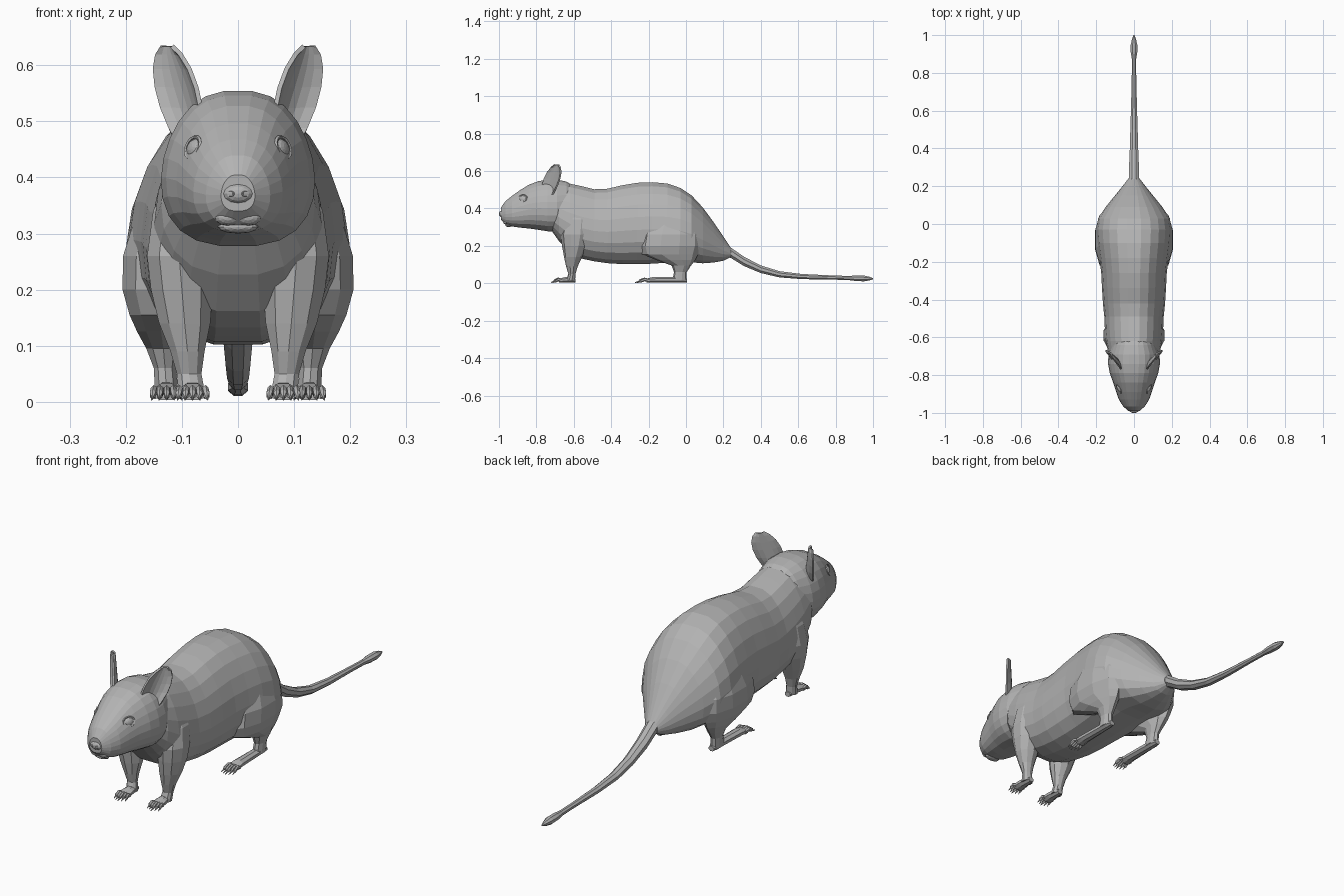
import bpy, bmesh, math
from mathutils import Vector

old = bpy.data.objects.get("Cube")
if old:
    bpy.data.objects.remove(old, do_unlink=True)

grey = bpy.data.materials.new("fur_grey")
grey.use_nodes = True
grey.diffuse_color = (0.45, 0.45, 0.45, 1)
grey.node_tree.nodes["Principled BSDF"].inputs["Base Color"].default_value = grey.diffuse_color


def finish(name, bm):
    bmesh.ops.recalc_face_normals(bm, faces=bm.faces)
    mesh = bpy.data.meshes.new(name)
    bm.to_mesh(mesh)
    bm.free()
    mesh.materials.append(grey)
    obj = bpy.data.objects.new(name, mesh)
    bpy.context.collection.objects.link(obj)
    return obj


def loft(bm, rings, axis, sides, power=1.0, pear=0.0):
    """Skin rings (x, y, z, half width, half depth) lying across the axis."""
    loops = []
    for x, y, z, a, b in rings:
        loop = []
        for i in range(sides):
            t = math.tau * (i + 0.5) / sides
            c, s = math.cos(t), math.sin(t)
            u = a * math.copysign(abs(c) ** power, c) * (1 - pear * s)
            v = b * s
            loop.append(bm.verts.new((x + u, y, z + v) if axis == "y" else (x + u, y + v, z)))
        loops.append(loop)
    for p, q in zip(loops, loops[1:]):
        for i in range(sides):
            j = (i + 1) % sides
            bm.faces.new((p[i], p[j], q[j], q[i]))
    bm.faces.new(loops[0])
    bm.faces.new(loops[-1])


def body_loft(name, profile, sides, power, pear):
    bm = bmesh.new()
    rings = [(0, y, (lo + hi) / 2, w, (hi - lo) / 2) for y, lo, hi, w in profile]
    loft(bm, rings, "y", sides, power, pear)
    return finish(name, bm)


def place(name, size, normal):
    """Name, scale and turn the newest primitive so its local z follows the normal."""
    obj = bpy.context.object
    obj.name, obj.scale = name, size
    obj.rotation_euler = Vector(normal).to_track_quat("Z", "Y").to_euler()
    obj.data.materials.append(grey)


def ball(name, loc, size, normal):
    bpy.ops.mesh.primitive_uv_sphere_add(segments=12, ring_count=8, location=loc)
    place(name, size, normal)


def rim(name, loc, normal, size, thick, squash):
    bpy.ops.mesh.primitive_torus_add(major_segments=14, minor_segments=5, location=loc,
                                     major_radius=size, minor_radius=thick)
    place(name, (1, squash, 1), normal)


# Head: y, bottom, top, half width
body_loft("head", [
    (-.99, .34, .405, .03), (-.965, .315, .44, .057),
    (-.93, .303, .468, .079), (-.89, .297, .497, .093), (-.84, .292, .528, .109),
    (-.79, .285, .547, .127), (-.74, .277, .555, .136), (-.69, .277, .555, .134),
    (-.64, .31, .545, .115), (-.58, .35, .51, .08)], 24, .75, .13)

# Torso from neck to rump
body_loft("torso", [
    (-.74, .31, .48, .1), (-.68, .225, .53, .135), (-.62, .16, .535, .147),
    (-.56, .13, .522, .152), (-.49, .115, .505, .155), (-.42, .105, .508, .162),
    (-.34, .1, .527, .167), (-.26, .1, .54, .171), (-.18, .102, .543, .18),
    (-.1, .108, .536, .191), (-.03, .112, .512, .196), (.03, .11, .472, .187),
    (.09, .105, .407, .148), (.15, .11, .325, .1), (.2, .12, .25, .06),
    (.24, .14, .19, .03)], 20, .8, .16)

# Tail with a tufted tip
tail = bmesh.new()
loft(tail, [
    (0, .18, .185, .034, .036), (0, .24, .163, .03, .03), (0, .31, .117, .028, .027),
    (0, .4, .075, .024, .022), (0, .5, .048, .021, .018), (0, .62, .036, .017, .015),
    (0, .78, .031, .013, .012), (0, .87, .028, .012, .012), (0, .91, .027, .019, .016),
    (0, .95, .026, .019, .017), (0, .98, .025, .011, .011), (0, 1.0, .024, .003, .003)],
    "y", 8)
finish("tail", tail)

# Nose pad and lower lip
ball("nose", (0, -.984, .371), (.028, .018, .016), (0, -1, 0))
ball("lower_lip", (0, -.948, .312), (.036, .012, .018), (0, -1, 0))

FRONT_LEG = [(.085, -.575, .42, .03, .045), (.1, -.58, .34, .054, .07),
             (.105, -.59, .26, .06, .08), (.1, -.595, .2, .058, .068),
             (.095, -.604, .14, .048, .048), (.09, -.61, .09, .032, .031),
             (.087, -.61, .05, .023, .019), (.082, -.618, .012, .025, .025)]
HIND_LEG = [(.1, -.07, .37, .03, .08), (.127, -.075, .32, .062, .13),
            (.143, -.08, .26, .065, .158), (.145, -.085, .2, .064, .164),
            (.14, -.085, .155, .056, .15), (.137, -.055, .125, .045, .105),
            (.133, -.025, .095, .032, .052), (.13, -.03, .06, .021, .034),
            (.127, -.035, .014, .022, .038)]


def leg(name, side, rings, foot_x, heel, ball_y, toe_tip):
    bm = bmesh.new()
    loft(bm, [(side * r[0], *r[1:]) for r in rings], "z", 10)
    # Sole of the foot
    x = side * foot_x
    loft(bm, [(x, heel, .015, .014, .011), (x, heel - .03, .019, .02, .017),
              (x, ball_y + .02, .018, .025, .016), (x, ball_y - .012, .014, .028, .012)], "y", 8)
    # Five fanned toes with claws
    for k in range(-2, 3):
        tip = toe_tip + .007 * abs(k)
        step = (ball_y - tip) / 3
        path = [(0, .015, .007, .01), (1, .021, .006, .009),
                (2, .013, .006, .009), (2.3, .009, .003, .004), (3, .004, .001, .002)]
        loft(bm, [(x + k * (.0105 + .001 * t), ball_y - step * t, z, a, b)
                  for t, z, a, b in path], "y", 6)
    finish(name, bm)


def ear(name, side):
    bm = bmesh.new()
    base, tip = Vector((.075, -.745, .45)), Vector((.124, -.69, .634))
    across, facing = Vector((.65, .76, 0)), Vector((.76, -.65, 0))
    rows = []
    for t, w in [(0, .03), (.2, .046), (.4, .055), (.6, .056), (.78, .049), (.92, .034), (1, .016)]:
        row = []
        for i in range(7):
            u = i / 3 - 1
            # Cupped blade whose edges curl forward
            p = base.lerp(tip, t) + across * w * u + facing * (.026 * (u * u - .5) * (1 - .6 * t))
            row.append(bm.verts.new((side * p.x, p.y, p.z)))
        rows.append(row)
    for p, q in zip(rows, rows[1:]):
        for i in range(6):
            bm.faces.new((p[i], p[i + 1], q[i + 1], q[i]))
    obj = finish(name, bm)
    mod = obj.modifiers.new("thickness", "SOLIDIFY")
    mod.thickness, mod.offset = .008, 0


# Paired parts
for side, label in ((1, "left"), (-1, "right")):
    leg(label + "_front_leg", side, FRONT_LEG, .081, -.59, -.668, -.722)
    leg(label + "_hind_leg", side, HIND_LEG, .127, .005, -.2, -.272)
    ear(label + "_ear", side)
    look = (side * .85, -.45, .3)
    ball(label + "_eye", (side * .078, -.872, .452), (.022, .017, .01), look)
    rim(label + "_eyelid", (side * .08, -.873, .453), look, .025, .004, .8)
    ball(label + "_upper_lip", (side * .018, -.962, .329), (.024, .015, .016), (0, -1, 0))
    rim(label + "_nostril", (side * .013, -.996, .371), (side * .5, -1, 0), .006, .002, .7)
